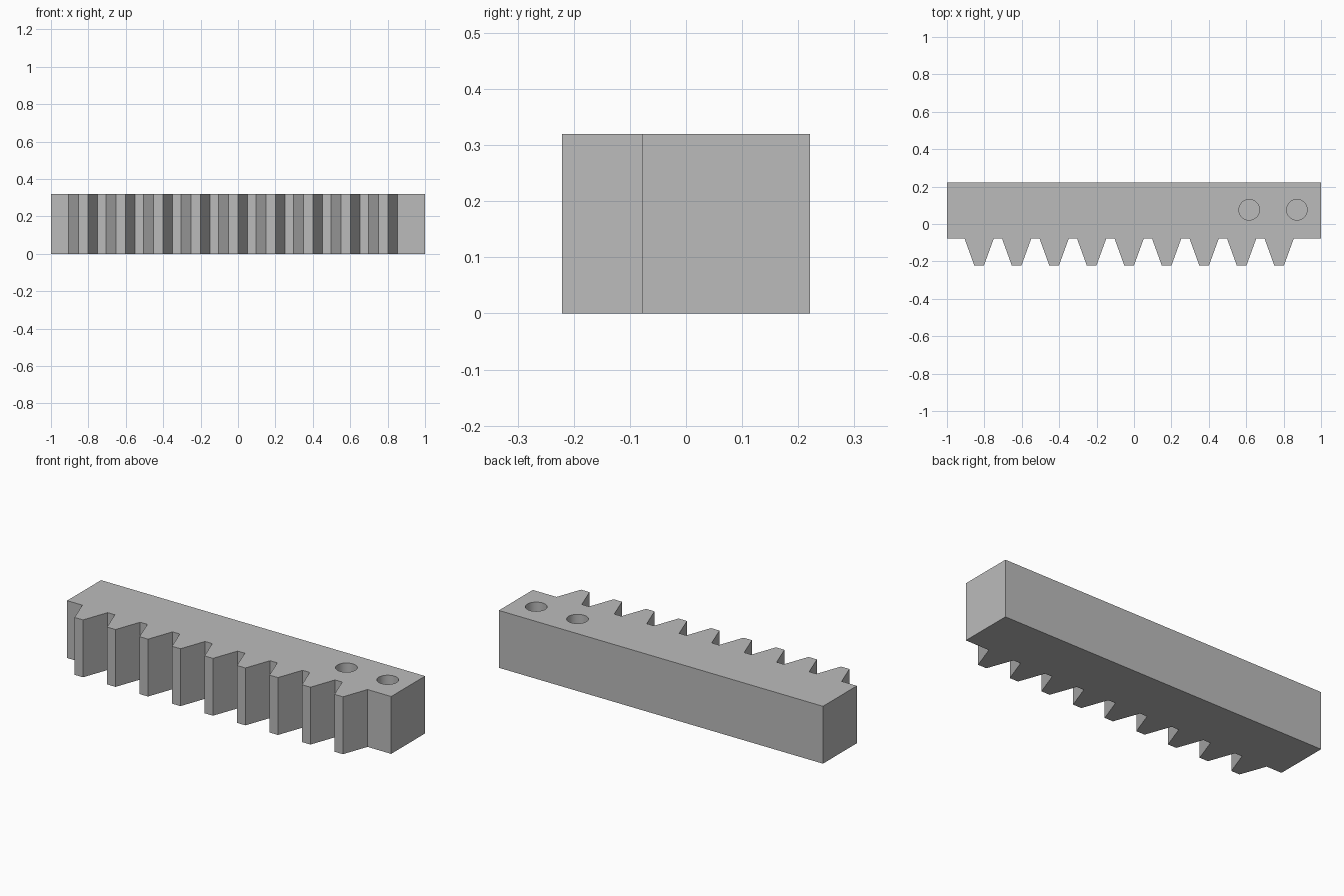
import bpy, bmesh

cube = bpy.data.objects.get("Cube")
if cube:
    bpy.data.objects.remove(cube, do_unlink=True)

HEIGHT = 0.32
BACK, ROOT, TIP = 0.221, -0.078, -0.221
TEETH, PITCH, FIRST = 9, 0.2005, -0.828
ROOT_HALF, TIP_HALF = 0.078, 0.026
HOLE_X, HOLE_Y, HOLE_R, HOLE_DEPTH = (0.616, 0.871), 0.076, 0.055, 0.2

# Steel material
steel = bpy.data.materials.new("plain grey")
steel.use_nodes = True
grey = (0.5, 0.5, 0.5, 1)
steel.diffuse_color = grey
steel.node_tree.nodes["Principled BSDF"].inputs["Base Color"].default_value = grey


def add_object(name, bm):
    bmesh.ops.recalc_face_normals(bm, faces=bm.faces)
    mesh = bpy.data.meshes.new(name)
    bm.to_mesh(mesh)
    bm.free()
    mesh.materials.append(steel)
    obj = bpy.data.objects.new(name, mesh)
    bpy.context.collection.objects.link(obj)
    return obj


# Rack outline: straight bar with a row of trapezoid teeth along the front
outline = [(1, BACK), (-1, BACK), (-1, ROOT)]
for i in range(TEETH):
    x = FIRST + i * PITCH
    outline += [(x - ROOT_HALF, ROOT), (x - TIP_HALF, TIP),
                (x + TIP_HALF, TIP), (x + ROOT_HALF, ROOT)]
outline.append((1, ROOT))

bm = bmesh.new()
base = bm.faces.new([bm.verts.new((x, y, 0)) for x, y in outline])
top = bmesh.ops.extrude_face_region(bm, geom=[base])["geom"]
bmesh.ops.translate(bm, vec=(0, 0, HEIGHT),
                    verts=[v for v in top if isinstance(v, bmesh.types.BMVert)])
rack = add_object("gear_rack", bm)

# Blind round holes sunk into the top at the left end
bpy.context.view_layer.objects.active = rack
rack.select_set(True)
for x in HOLE_X:
    bm = bmesh.new()
    bmesh.ops.create_cone(bm, cap_ends=True, segments=48, radius1=HOLE_R,
                          radius2=HOLE_R, depth=2 * HOLE_DEPTH)
    bmesh.ops.translate(bm, verts=bm.verts, vec=(x, HOLE_Y, HEIGHT))
    cutter = add_object("hole_cutter", bm)
    cutter.hide_render = True
    cut = rack.modifiers.new("hole", "BOOLEAN")
    cut.operation, cut.solver, cut.object = "DIFFERENCE", "EXACT", cutter
    bpy.ops.object.modifier_apply(modifier=cut.name)
    bpy.data.objects.remove(cutter, do_unlink=True)

bpy.ops.object.shade_smooth_by_angle(angle=0.5)
